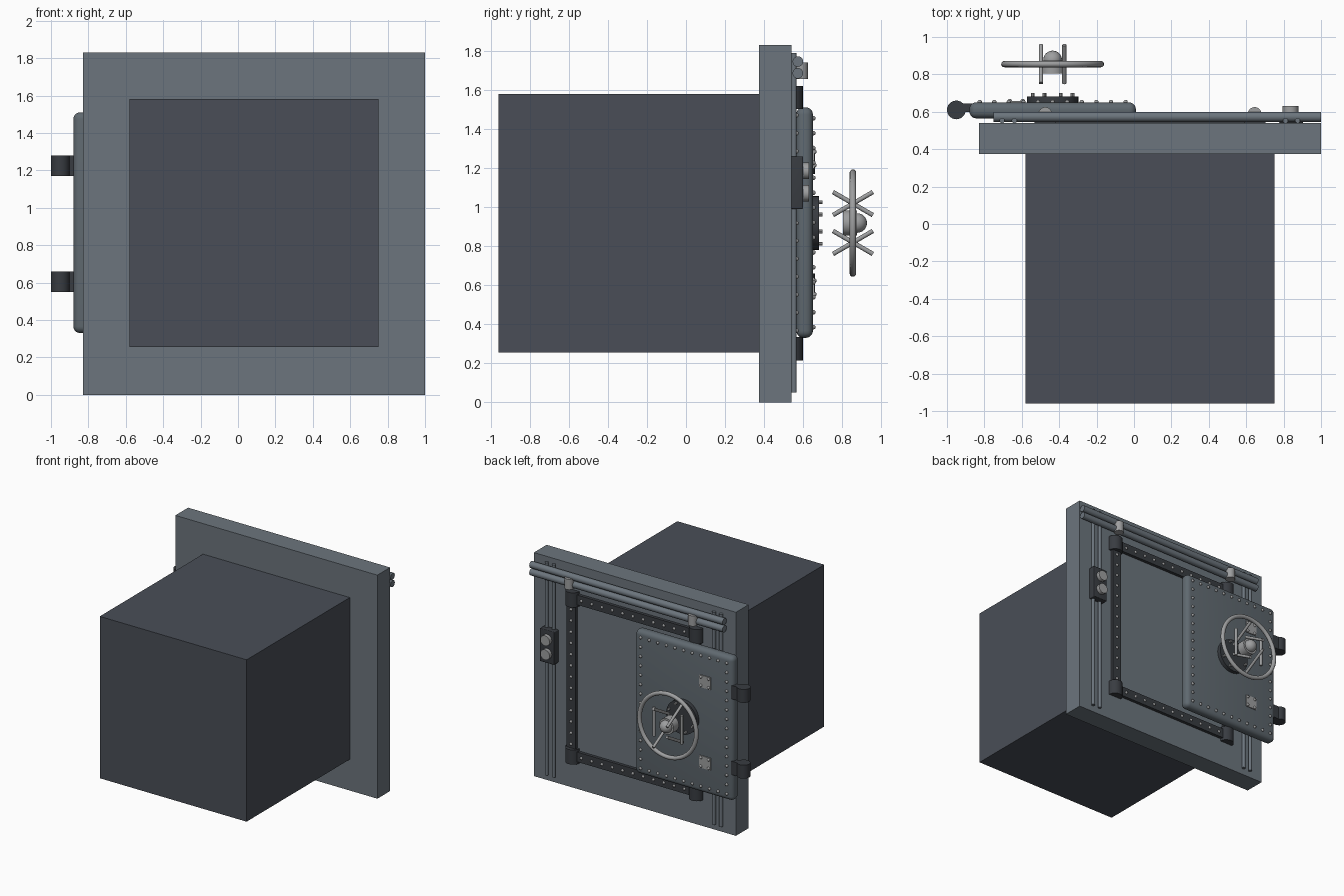
import bpy, bmesh, math
from mathutils import Matrix, Vector

if "Cube" in bpy.data.objects:
    bpy.data.objects.remove(bpy.data.objects["Cube"])


def material(name, rgb):
    m = bpy.data.materials.new(name)
    m.use_nodes = True
    col = (*rgb, 1)
    m.diffuse_color = col
    m.node_tree.nodes["Principled BSDF"].inputs["Base Color"].default_value = col
    return m


WALL = material("wall_grey", (0.15, 0.178, 0.205))
BOX = material("vault_slate", (0.067, 0.076, 0.095))
DOOR = material("door_steel", (0.115, 0.14, 0.16))
DARK = material("dark_iron", (0.04, 0.045, 0.053))
METAL = material("bright_metal", (0.34, 0.345, 0.35))

AXIS = {"z": Matrix(), "y": Matrix.Rotation(-math.pi / 2, 4, "X"),
        "x": Matrix.Rotation(math.pi / 2, 4, "Y")}
CX, CZ = 0.085, 0.918      # centre of the opening
WX = -0.435                # handwheel centre


def finish(name, bm, mat, smooth=True):
    me = bpy.data.meshes.new(name)
    bm.to_mesh(me)
    bm.free()
    me.materials.append(mat)
    ob = bpy.data.objects.new(name, me)
    bpy.context.collection.objects.link(ob)
    if smooth:
        bpy.ops.object.select_all(action="DESELECT")
        ob.select_set(True)
        bpy.context.view_layer.objects.active = ob
        bpy.ops.object.shade_smooth_by_angle(angle=math.radians(40))
    return ob


def box(name, x, y, z, mat, bevel=0):
    """Box from (min, max) pairs."""
    bm = bmesh.new()
    spans = (x, y, z)
    mid = Vector([(a + b) / 2 for a, b in spans])
    size = [b - a for a, b in spans]
    bmesh.ops.create_cube(bm, size=1, matrix=Matrix.Translation(mid) @ Matrix.Diagonal((*size, 1)))
    if bevel:
        bmesh.ops.bevel(bm, geom=bm.edges[:], offset=bevel, segments=5, profile=0.5, affect="EDGES")
    return finish(name, bm, mat, bool(bevel))


def add_rod(bm, centre, radius, length, rot, sides=16):
    bmesh.ops.create_cone(bm, cap_ends=True, segments=sides, radius1=radius, radius2=radius,
                          depth=length, matrix=Matrix.Translation(centre) @ rot)


def rod(name, centre, radius, length, axis, mat, sides=24):
    bm = bmesh.new()
    add_rod(bm, centre, radius, length, AXIS[axis], sides)
    return finish(name, bm, mat)


def studs(name, points, radius, mat):
    """Round-headed rivets as one object."""
    bm = bmesh.new()
    for p in points:
        bmesh.ops.create_uvsphere(bm, u_segments=10, v_segments=6, radius=radius,
                                  matrix=Matrix.Translation(p))
    return finish(name, bm, mat)


def spread(a, b, n):
    return [a + (b - a) * i / (n - 1) for i in range(n)]


def border(x0, x1, z0, z1, y, nx, nz):
    pts = [(x, y, z) for x in spread(x0, x1, nx) for z in (z0, z1)]
    return pts + [(x, y, z) for z in spread(z0, z1, nz)[1:-1] for x in (x0, x1)]


# Vault body and wall slab
box("vault_body", (-0.58, 0.75), (-0.96, 0.375), (0.255, 1.58), BOX)
box("wall_slab", (-0.83, 1.0), (0.375, 0.54), (0, 1.83), WALL)

# Opening frame, corner posts and rivets
for s, side in ((1, "left"), (-1, "right")):
    px = CX + s * 0.56
    box(f"frame_{side}", (px - 0.04, px + 0.04), (0.535, 0.565), (0.25, 1.58), DARK)
    for t, level in ((1, "top"), (-1, "bottom")):
        rod(f"frame_corner_{level}_{side}", (px, 0.54, CZ + t * 0.643), 0.058, 0.12, "z", DARK)
    rod(f"rail_bracket_{side}", (px, 0.588, 1.698), 0.037, 0.085, "z", METAL)
    # Pair of vertical pipes
    for i, off in enumerate((0.725, 0.79)):
        rod(f"pipe_{side}_{i + 1}", (CX + s * off, 0.553, 0.92), 0.014, 1.74, "z", WALL, 16)
for t, level in ((1, "top"), (-1, "bottom")):
    pz = CZ + t * 0.643
    box(f"frame_{level}", (CX - 0.56, CX + 0.56), (0.535, 0.565), (pz - 0.04, pz + 0.04), DARK)
studs("frame_rivets", border(CX - 0.56, CX + 0.56, CZ - 0.643, CZ + 0.643, 0.565, 13, 15),
      0.012, METAL)

# Horizontal sliding rails
for i, z in enumerate((1.745, 1.685)):
    rod(f"sliding_rail_{i + 1}", (0.125, 0.573, z), 0.027, 1.75, "x", WALL)

# Control box with two buttons
box("control_box", (0.775, 0.905), (0.54, 0.6), (0.99, 1.26), DARK, 0.006)
for i, z in enumerate((1.07, 1.185)):
    rod(f"control_button_{i + 1}", (0.837, 0.605, z), 0.042, 0.05, "y", METAL)

# Door slab with rounded edges and rivets
box("door", (-0.88, 0.01), (0.565, 0.65), (0.33, 1.51), DOOR, 0.036)
studs("door_rivets", border(-0.825, -0.045, 0.385, 1.455, 0.652, 11, 15), 0.012, METAL)

# Hinges: barrel and arm
for z, level in ((1.225, "top"), (0.605, "bottom")):
    rod(f"hinge_barrel_{level}", (-0.95, 0.61, z), 0.05, 0.11, "z", DARK)
    box(f"hinge_arm_{level}", (-0.95, -0.85), (0.6, 0.645), (z - 0.055, z + 0.055), DARK)

# Small riveted plates on the door
for t, level in ((1, "top"), (-1, "bottom")):
    pz = CZ + t * 0.33
    box(f"door_plate_{level}", (-0.68, -0.58), (0.648, 0.657), (pz - 0.05, pz + 0.05), METAL)
    studs(f"door_plate_rivets_{level}",
          [(-0.63 + a, 0.657, pz + b) for a in (-0.035, 0.035) for b in (-0.035, 0.035)],
          0.012, METAL)

# Lock base with a ring of bolts
rod("lock_base", (WX, 0.663, CZ), 0.138, 0.038, "y", DARK, 32)
bm = bmesh.new()
for i in range(8):
    a = math.tau * (i + 0.5) / 8
    add_rod(bm, (WX + 0.115 * math.cos(a), 0.688, CZ + 0.115 * math.sin(a)), 0.01, 0.024,
            AXIS["y"], 8)
finish("lock_base_bolts", bm, METAL)

# Handwheel rim: a circle swept round the y axis
bm = bmesh.new()
bmesh.ops.create_circle(bm, segments=12, radius=0.017,
                        matrix=Matrix.Translation((WX + 0.258, 0.855, CZ)))
bmesh.ops.spin(bm, geom=bm.verts[:] + bm.edges[:], cent=(WX, 0.855, CZ), axis=(0, 1, 0),
               angle=math.tau, steps=48, use_merge=True)
bmesh.ops.remove_doubles(bm, verts=bm.verts[:], dist=0.0005)
bmesh.ops.recalc_face_normals(bm, faces=bm.faces[:])
finish("handwheel_rim", bm, METAL)

# Handwheel spokes: six rods around the hub, each tipped about the x axis
bm = bmesh.new()
for i in range(6):
    a = math.tau * i / 6
    add_rod(bm, (WX + 0.125 * math.cos(a), 0.855, CZ + 0.115 * math.sin(a)), 0.0115, 0.236,
            Matrix.Rotation(-a, 4, "X"), 12)
finish("handwheel_spokes", bm, METAL)

# Hub with a domed cap
rod("handwheel_hub", (WX, 0.84, CZ), 0.065, 0.07, "y", METAL)
bm = bmesh.new()
bmesh.ops.create_uvsphere(bm, u_segments=24, v_segments=12, radius=0.05,
                          matrix=Matrix.Translation((WX, 0.877, CZ)))
finish("handwheel_cap", bm, METAL)
